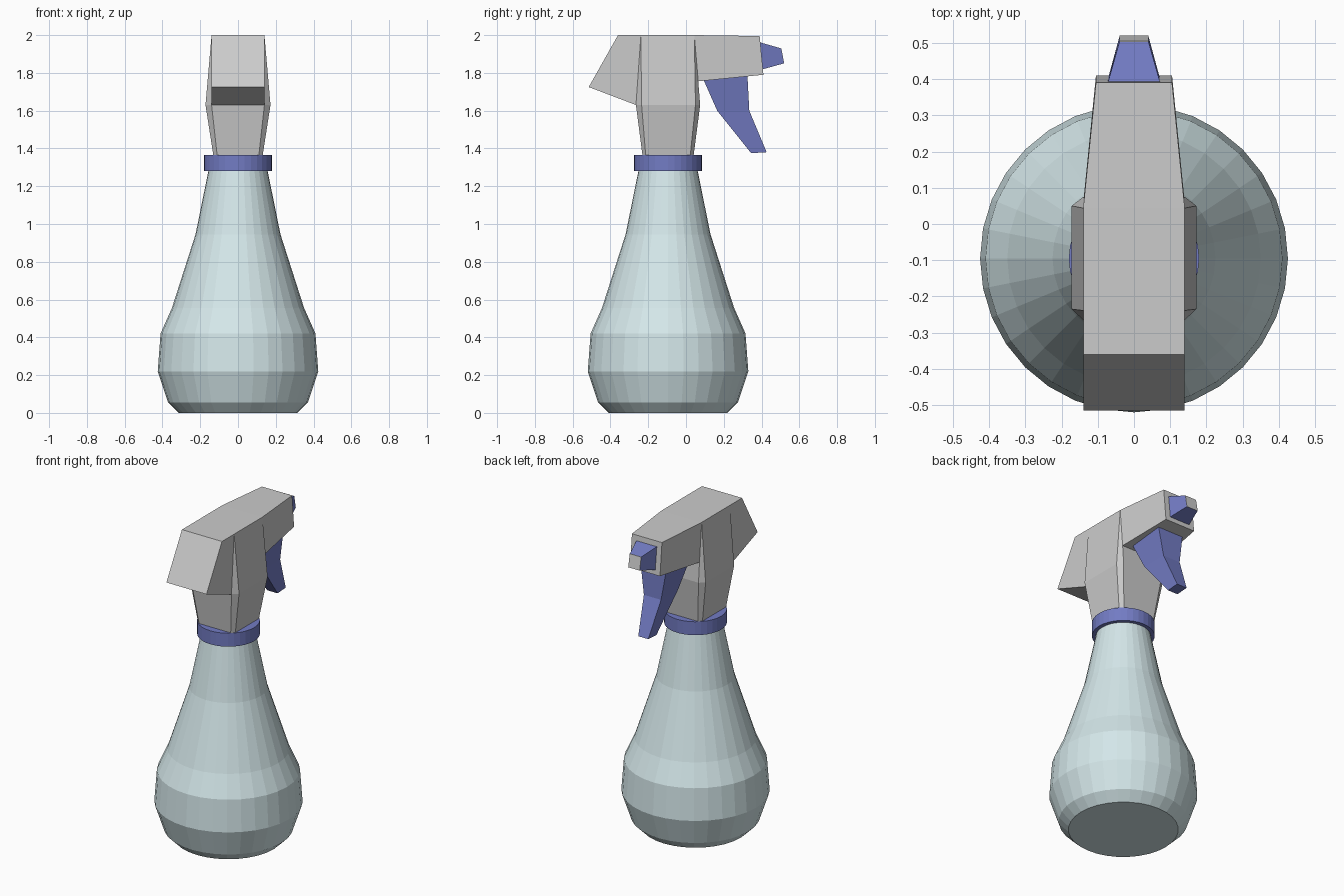
import bpy, bmesh
from math import cos, sin, pi

if "Cube" in bpy.data.objects:
    bpy.data.objects.remove(bpy.data.objects["Cube"])

CY = -0.095  # bottle axis


def material(name, rgb):
    m = bpy.data.materials.new(name)
    m.diffuse_color = (*rgb, 1)
    m.use_nodes = True
    m.node_tree.nodes["Principled BSDF"].inputs["Base Color"].default_value = m.diffuse_color
    return m


def loft(name, rings, mat=None):
    """Skin a stack of equal-length rings with flat faces and cap both ends."""
    bm = bmesh.new()
    rows = [[bm.verts.new(p) for p in ring] for ring in rings]
    n = len(rows[0])
    for a, b in zip(rows, rows[1:]):
        for i in range(n):
            j = (i + 1) % n
            bm.faces.new((a[i], a[j], b[j], b[i]))
    bm.faces.new(rows[0][::-1])
    bm.faces.new(rows[-1])
    bmesh.ops.remove_doubles(bm, verts=bm.verts, dist=0.0005)
    bmesh.ops.recalc_face_normals(bm, faces=bm.faces)
    me = bpy.data.meshes.new(name)
    bm.to_mesh(me)
    bm.free()
    ob = bpy.data.objects.new(name, me)
    bpy.context.collection.objects.link(ob)
    if mat:
        me.materials.append(mat)
    return ob


def circle(r, z, n=32):
    return [(r * cos(2 * pi * i / n), CY + r * sin(2 * pi * i / n), z) for i in range(n)]


def cross(w, p, q, wq=None):
    """Symmetric quad between side-view points p and q (y, z)."""
    wq = w if wq is None else wq
    return [(-w, *p), (w, *p), (wq, *q), (-wq, *q)]


def octagon(z, xs, xf, y0, y1, s0, s1):
    """Chamfered box section: side flats at xs (s0..s1), end flats xf wide at y0, y1."""
    return [(xf, y0, z), (xs, s0, z), (xs, s1, z), (xf, y1, z),
            (-xf, y1, z), (-xs, s1, z), (-xs, s0, z), (-xf, y0, z)]


teal = material("bottle_teal", (0.66, 0.80, 0.82))
navy = material("navy", (0.17, 0.20, 0.55))

# Bottle and screw collar
profile = [(0.315, 0), (0.37, 0.055), (0.425, 0.22), (0.41, 0.42),
           (0.35, 0.555), (0.225, 0.945), (0.155, 1.29)]
loft("bottle", [circle(r, z) for r, z in profile], teal)
loft("collar", [circle(0.18, 1.28), circle(0.18, 1.365)], navy)

# Neck of the spray head: chamfered, chamfers closing to a corner at the top
loft("head_neck", [
    octagon(1.36, 0.13, 0.11, -0.23, 0.04, -0.213, 0.022),
    octagon(1.63, 0.172, 0.14, -0.265, 0.075, -0.235, 0.05),
    octagon(1.999, 0.14, 0.139, -0.24, 0.045, -0.239, 0.044)])

# Spray head, front to back, narrowing toward the nozzle
loft("spray_head", [
    cross(0.14, (-0.515, 1.725), (-0.36, 2.0)),
    cross(0.14, (-0.265, 1.63), (-0.24, 2.0)),
    cross(0.14, (0.06, 1.755), (0.045, 2.0)),
    cross(0.105, (0.41, 1.79), (0.39, 1.995))])

# Nozzle with a grey outlet face
loft("nozzle", [
    cross(0.075, (0.39, 1.815), (0.38, 1.965)),
    cross(0.04, (0.518, 1.85), (0.503, 1.93))], navy)
loft("nozzle_outlet", [
    cross(0.04, (0.518, 1.85), (0.503, 1.93)),
    cross(0.04, (0.52, 1.85), (0.505, 1.93))])

# Trigger lever, tapering down
loft("trigger", [
    cross(0.09, (0.09, 1.77), (0.325, 1.79)),
    cross(0.06, (0.165, 1.60), (0.335, 1.60)),
    cross(0.035, (0.345, 1.375), (0.427, 1.38))], navy)
